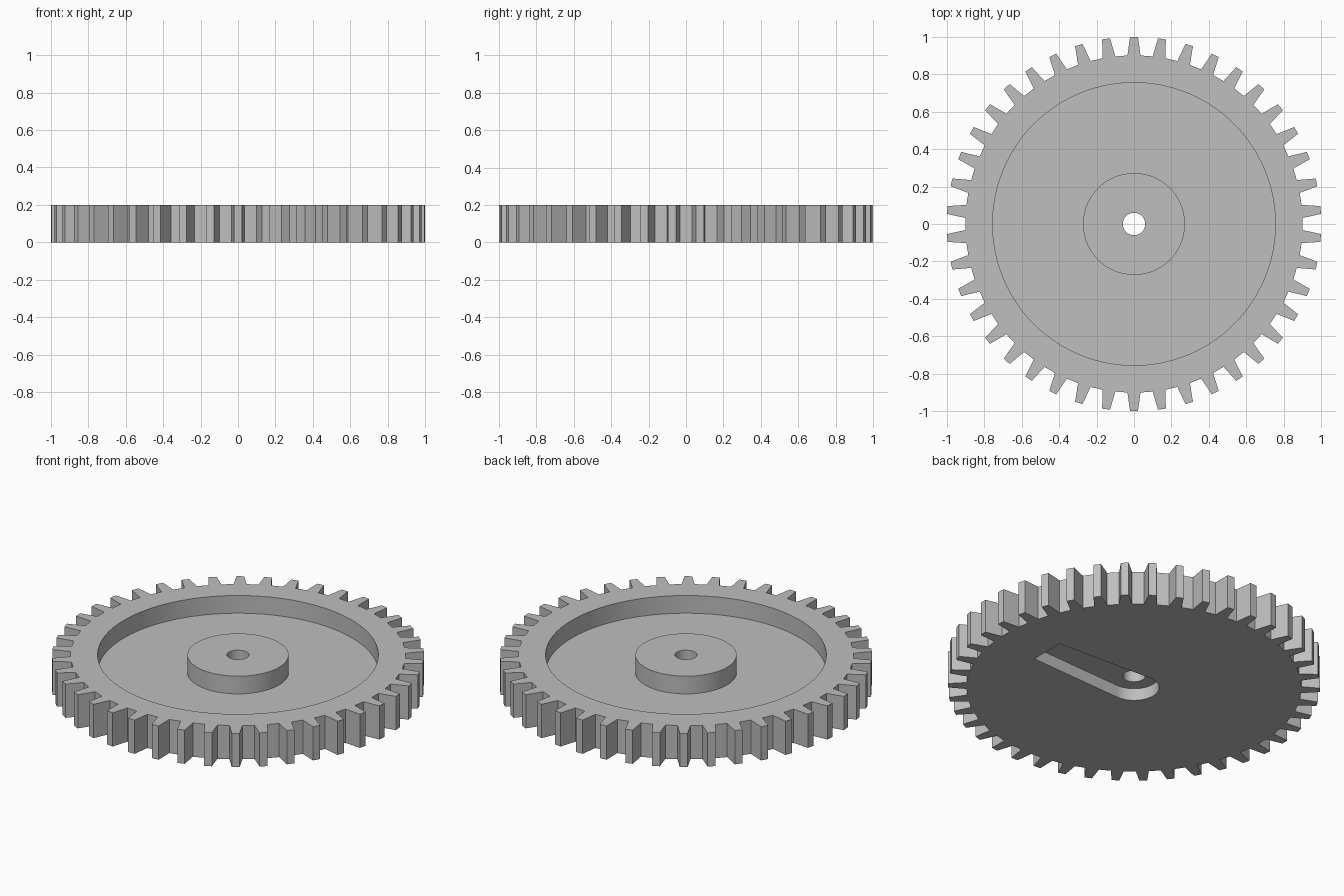
import bpy, bmesh
from math import sin, cos, pi, radians

TEETH = 42
HEIGHT = 0.2
WEB_TOP = 0.095

cube = bpy.data.objects.get("Cube")
if cube:
    bpy.data.objects.remove(cube, do_unlink=True)

# One plain grey material
grey = bpy.data.materials.new("grey plastic")
grey.use_nodes = True
colour = (0.52, 0.52, 0.52, 1)
grey.diffuse_color = colour
grey.node_tree.nodes["Principled BSDF"].inputs["Base Color"].default_value = colour


def prism(name, outline, z0, z1):
    """Extrude a closed counter-clockwise outline from z0 to z1."""
    bm = bmesh.new()
    face = bm.faces.new([bm.verts.new((x, y, z0)) for x, y in outline])
    top = bmesh.ops.extrude_face_region(bm, geom=[face])
    verts = [v for v in top["geom"] if isinstance(v, bmesh.types.BMVert)]
    bmesh.ops.translate(bm, verts=verts, vec=(0, 0, z1 - z0))
    bmesh.ops.recalc_face_normals(bm, faces=bm.faces)
    mesh = bpy.data.meshes.new(name)
    bm.to_mesh(mesh)
    bm.free()
    mesh.materials.append(grey)
    obj = bpy.data.objects.new(name, mesh)
    bpy.context.collection.objects.link(obj)
    return obj


def arc(radius, start, end, steps):
    angles = [start + (end - start) * i / steps for i in range(steps + 1)]
    return [(radius * cos(a), radius * sin(a)) for a in angles]


def circle(radius, steps):
    return arc(radius, 0, 2 * pi, steps)[:-1]


def combine(target, tool, operation):
    """Apply a boolean and remove the tool."""
    bpy.context.view_layer.objects.active = target
    mod = target.modifiers.new(tool.name, "BOOLEAN")
    mod.operation = operation
    mod.solver = "EXACT"
    mod.object = tool
    bpy.ops.object.modifier_apply(modifier=mod.name)
    bpy.data.objects.remove(tool, do_unlink=True)


# Toothed outline: one straight-sided tooth repeated around the centre
tooth = [(0.9, -0.035), (1, -0.021), (1, 0.021), (0.9, 0.035)]
outline = []
for i in range(TEETH):
    a = pi / 2 + 2 * pi * i / TEETH
    outline += [(r * cos(a) - t * sin(a), r * sin(a) + t * cos(a)) for r, t in tooth]
gear = prism("gear_wheel", outline, 0, HEIGHT)

# Dished upper side with a raised hub
combine(gear, prism("recess_cutter", circle(0.755, 128), WEB_TOP, 0.3), "DIFFERENCE")
combine(gear, prism("hub", circle(0.272, 96), 0.085, HEIGHT), "UNION")

# Tapered arm slot in the underside, rounded around the bore
slot = arc(0.135, radians(87), radians(273), 40) + [(0.61, -0.106), (0.61, 0.106)]
combine(gear, prism("slot_cutter", slot, -0.1, 0.072), "DIFFERENCE")

# Centre bore
combine(gear, prism("bore_cutter", circle(0.06, 48), -0.1, 0.3), "DIFFERENCE")

# Smooth round walls, crisp edges
bpy.ops.object.select_all(action="DESELECT")
gear.select_set(True)
bpy.context.view_layer.objects.active = gear
bpy.ops.object.shade_smooth_by_angle(angle=radians(20))
